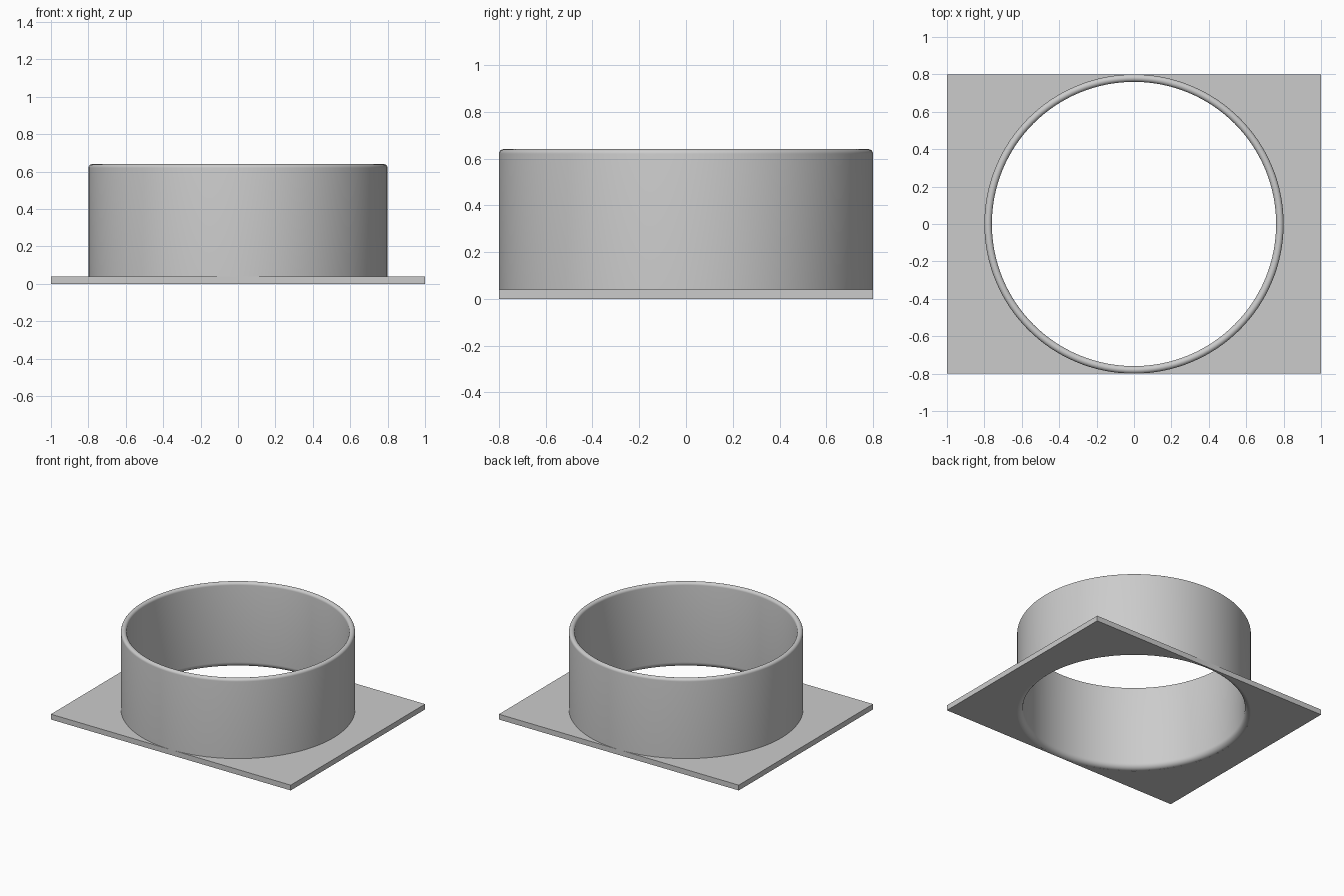
import bpy
import bmesh
from math import sin, cos, pi

cube = bpy.data.objects.get("Cube")
if cube:
    bpy.data.objects.remove(cube)

SEGMENTS = 128
OUTER, INNER = 0.8, 0.76
HEIGHT, PLATE = 0.64, 0.04

grey = bpy.data.materials.new("light_grey")
grey.use_nodes = True
grey.diffuse_color = (0.6, 0.6, 0.6, 1)
grey.node_tree.nodes["Principled BSDF"].inputs["Base Color"].default_value = (0.6, 0.6, 0.6, 1)


def finish(name, bm):
    bmesh.ops.recalc_face_normals(bm, faces=bm.faces)
    mesh = bpy.data.meshes.new(name)
    bm.to_mesh(mesh)
    bm.free()
    mesh.materials.append(grey)
    obj = bpy.data.objects.new(name, mesh)
    bpy.context.collection.objects.link(obj)
    bpy.ops.object.select_all(action="DESELECT")
    obj.select_set(True)
    bpy.context.view_layer.objects.active = obj
    bpy.ops.object.shade_smooth_by_angle(angle=pi / 6)
    return obj


def arc(cx, cz, r, start, end, steps):
    angles = [start + (end - start) * i / steps for i in range(steps + 1)]
    return [(cx + r * cos(a), cz + r * sin(a)) for a in angles]


# Base plate: rectangle with a round opening, given thickness
bm = bmesh.new()
hole = OUTER - 0.002
corners = [(-1, -0.8), (1, -0.8), (1, 0.8), (-1, 0.8)]
circle = [(hole * cos(2 * pi * i / SEGMENTS), hole * sin(2 * pi * i / SEGMENTS))
          for i in range(SEGMENTS)]
for loop in (corners, circle):
    verts = [bm.verts.new((x, y, 0)) for x, y in loop]
    for a, b in zip(verts, verts[1:] + verts[:1]):
        bm.edges.new((a, b))
bmesh.ops.triangle_fill(bm, edges=bm.edges[:], use_beauty=True, normal=(0, 0, 1))
inside = [f for f in bm.faces if all(v.co.length < OUTER for v in f.verts)
          and f.calc_center_median().length < hole * 0.9]
bmesh.ops.delete(bm, geom=inside, context="FACES_ONLY")
top = bmesh.ops.extrude_face_region(bm, geom=bm.faces[:])
bmesh.ops.translate(bm, vec=(0, 0, PLATE),
                    verts=[g for g in top["geom"] if isinstance(g, bmesh.types.BMVert)])
finish("base_plate", bm)

# Collar: flared lower mouth, straight wall and a fully rounded rim
rim = (OUTER - INNER) / 2
profile = arc(OUTER, PLATE, OUTER - INNER, 1.5 * pi, pi, 8)
profile += arc(INNER + rim, HEIGHT - rim, rim, pi, 0, 12)
profile.append((OUTER, PLATE))
bm = bmesh.new()
verts = [bm.verts.new((r, 0, z)) for r, z in profile]
edges = [bm.edges.new(pair) for pair in zip(verts, verts[1:])]
bmesh.ops.spin(bm, geom=verts + edges, cent=(0, 0, 0), axis=(0, 0, 1),
               angle=2 * pi, steps=SEGMENTS, use_merge=True)
bmesh.ops.remove_doubles(bm, verts=bm.verts, dist=0.00001)
collar = finish("collar", bm)

# The open shell must face outward along its outer wall
wall = max(collar.data.polygons, key=lambda p: p.area * (p.center.xy.length > 0.78))
if wall.normal.xy.dot(wall.center.xy) < 0:
    collar.data.flip_normals()
